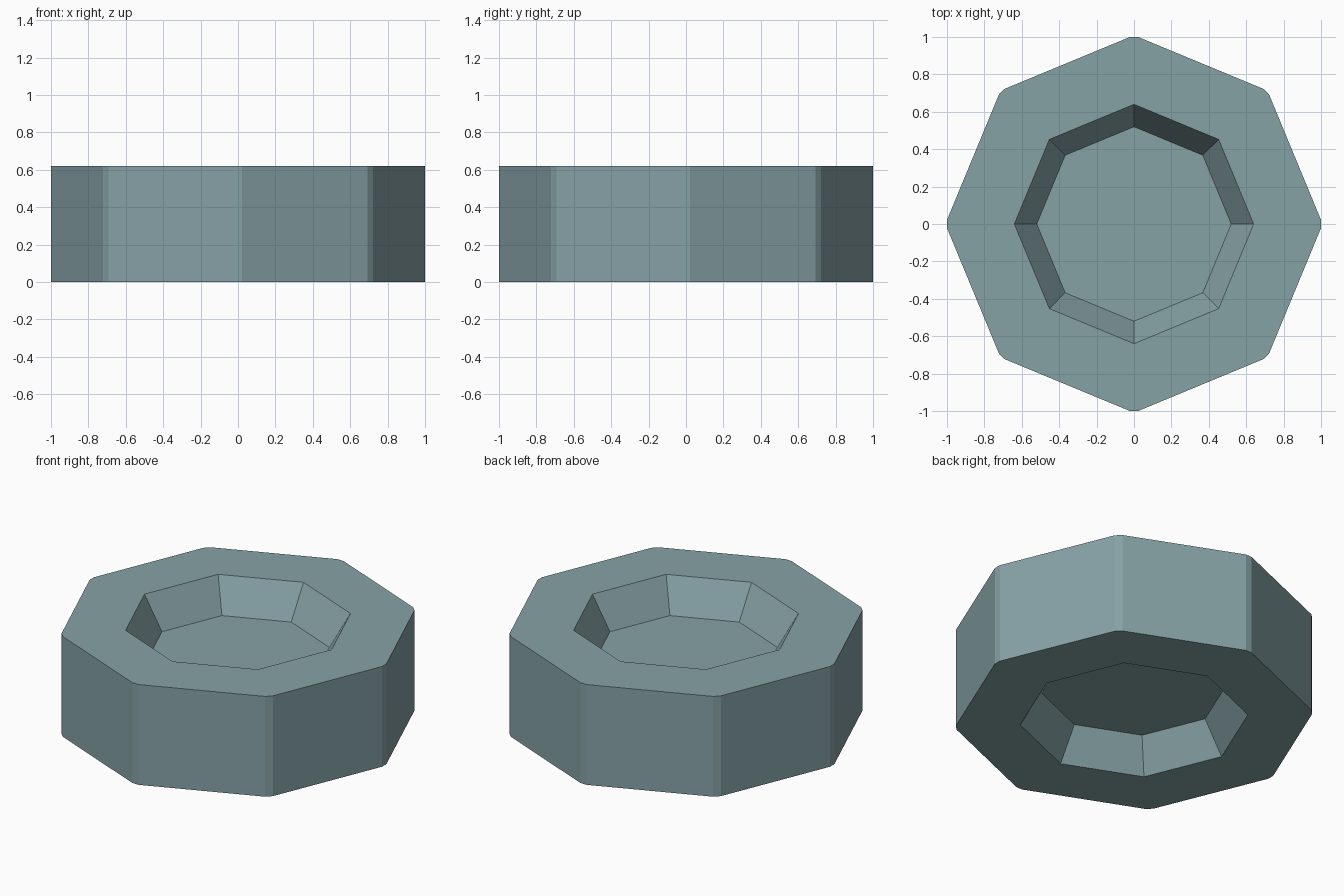
import bpy, bmesh
from math import cos, sin, tau

if "Cube" in bpy.data.objects:
    bpy.data.objects.remove(bpy.data.objects["Cube"])

SIDES, H, DEPTH = 8, 0.62, 0.20
RIM, FLOOR, CORNER = 0.64, 0.52, 1.009

bm = bmesh.new()


def ring(radius, z):
    return [bm.verts.new((radius * cos(tau * i / SIDES), radius * sin(tau * i / SIDES), z))
            for i in range(SIDES)]


# Profile from lower recess, around the outer wall, to upper recess
profile = [(FLOOR, DEPTH), (RIM, 0), (CORNER, 0), (CORNER, H), (RIM, H), (FLOOR, H - DEPTH)]
rings = [ring(r, z) for r, z in profile]
for a, b in zip(rings, rings[1:]):
    for i in range(SIDES):
        j = (i + 1) % SIDES
        bm.faces.new((a[i], a[j], b[j], b[i]))

# Recess floors
bm.faces.new(rings[0][::-1])
bm.faces.new(rings[-1])

# Narrow chamfers on the outer upright corners
uprights = [bm.edges.get((a, b)) for a, b in zip(rings[2], rings[3])]
bmesh.ops.bevel(bm, geom=uprights, offset=0.0235, offset_type='OFFSET',
                segments=1, profile=0.5, affect='EDGES')
bmesh.ops.recalc_face_normals(bm, faces=bm.faces[:])

mesh = bpy.data.meshes.new("octagonal_block")
bm.to_mesh(mesh)
bm.free()

# Blue-grey colour
mat = bpy.data.materials.new("blue_grey")
mat.diffuse_color = (0.24, 0.36, 0.38, 1)
mat.use_nodes = True
mat.node_tree.nodes["Principled BSDF"].inputs["Base Color"].default_value = mat.diffuse_color
mesh.materials.append(mat)
bpy.context.collection.objects.link(bpy.data.objects.new("octagonal_block", mesh))
